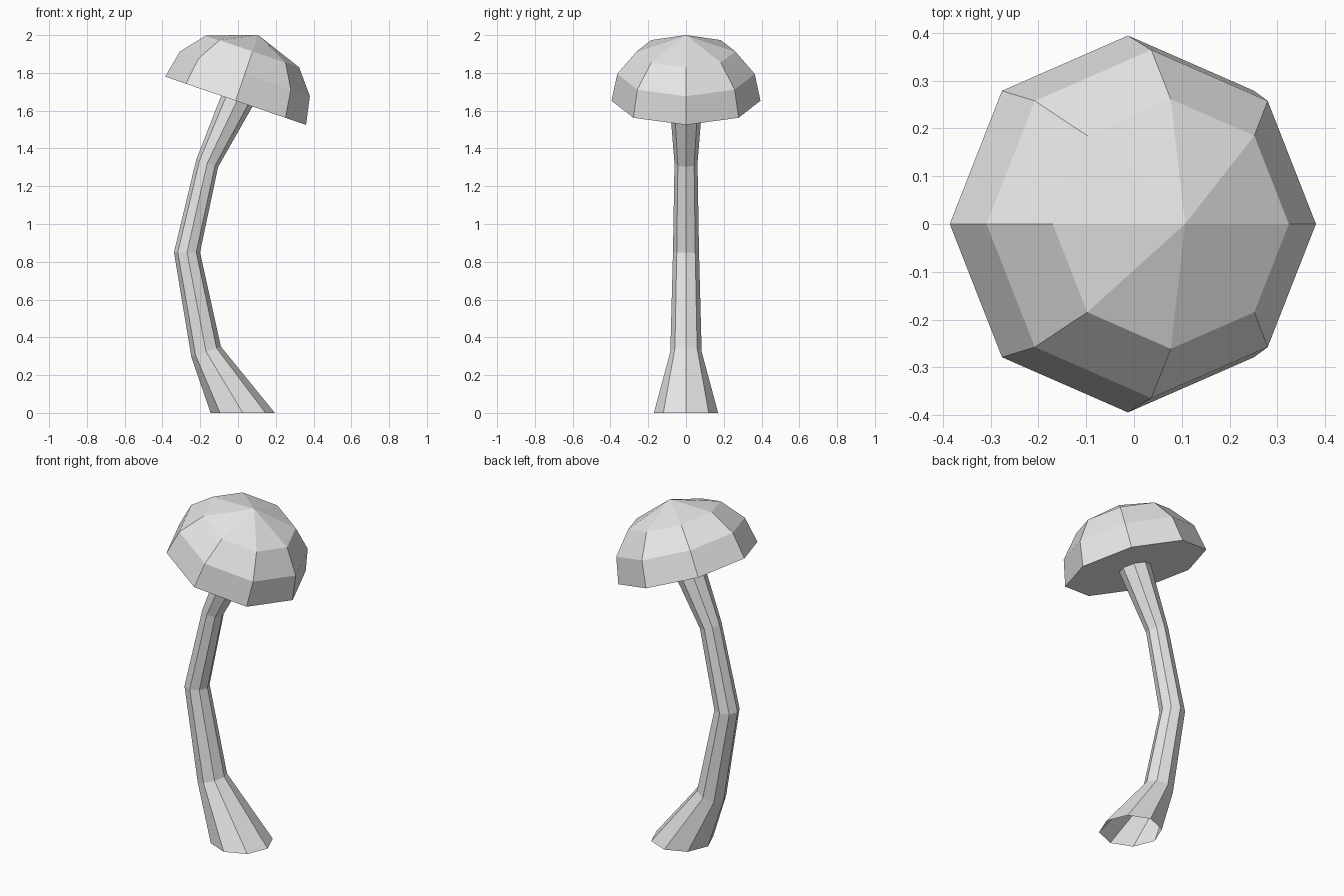
import bpy, bmesh
from math import radians, cos, sin, tau
from mathutils import Matrix, Vector

cube = bpy.data.objects.get("Cube")
if cube:
    bpy.data.objects.remove(cube, do_unlink=True)

SIDES = 8

grey = bpy.data.materials.new("plain grey")
grey.use_nodes = True
grey.diffuse_color = (0.8, 0.8, 0.8, 1)
grey.node_tree.nodes["Principled BSDF"].inputs["Base Color"].default_value = (0.8, 0.8, 0.8, 1)


def add_ring(bm, centre, radius, tilt):
    """Eight-sided ring, tilted about y (positive lowers its +x side)."""
    frame = Matrix.Translation(centre) @ Matrix.Rotation(radians(tilt), 4, 'Y')
    return [bm.verts.new(frame @ Vector((radius * cos(tau * i / SIDES),
                                         radius * sin(tau * i / SIDES), 0)))
            for i in range(SIDES)]


def bridge(bm, lower, upper):
    for i in range(SIDES):
        j = (i + 1) % SIDES
        bm.faces.new((lower[i], lower[j], upper[j], upper[i]))


def finish(bm, name):
    mesh = bpy.data.meshes.new(name)
    bm.to_mesh(mesh)
    bm.free()
    mesh.materials.append(grey)
    obj = bpy.data.objects.new(name, mesh)
    bpy.context.scene.collection.objects.link(obj)
    return obj


# Curved stem, open at the foot: x, z, radius, tilt of each ring
stem_rings = [
    (0.025, 0.0, 0.17, 0),
    (-0.169, 0.324, 0.083, -19),
    (-0.27, 0.85, 0.069, 0),
    (-0.163, 1.322, 0.061, 18.6),
    (-0.004, 1.655, 0.088, 18.9),
]
bm = bmesh.new()
rings = [add_ring(bm, (x, 0, z), r, t) for x, z, r, t in stem_rings]
for lower, upper in zip(rings, rings[1:]):
    bridge(bm, lower, upper)
finish(bm, "stem")

# Domed cap with a flat underside: radius and height of each ring
cap_profile = [(0.394, 0.0), (0.364, 0.15), (0.261, 0.276)]
bm = bmesh.new()
rings = [add_ring(bm, (0, 0, h), r, 0) for r, h in cap_profile]
for lower, upper in zip(rings, rings[1:]):
    bridge(bm, lower, upper)
apex = bm.verts.new((0, 0, 0.368))
for i in range(SIDES):
    bm.faces.new((rings[-1][i], rings[-1][(i + 1) % SIDES], apex))
bm.faces.new(rings[0][::-1])
cap = finish(bm, "cap")
cap.location = (-0.0125, 0, 1.6525)
cap.rotation_euler.y = radians(18.9)
